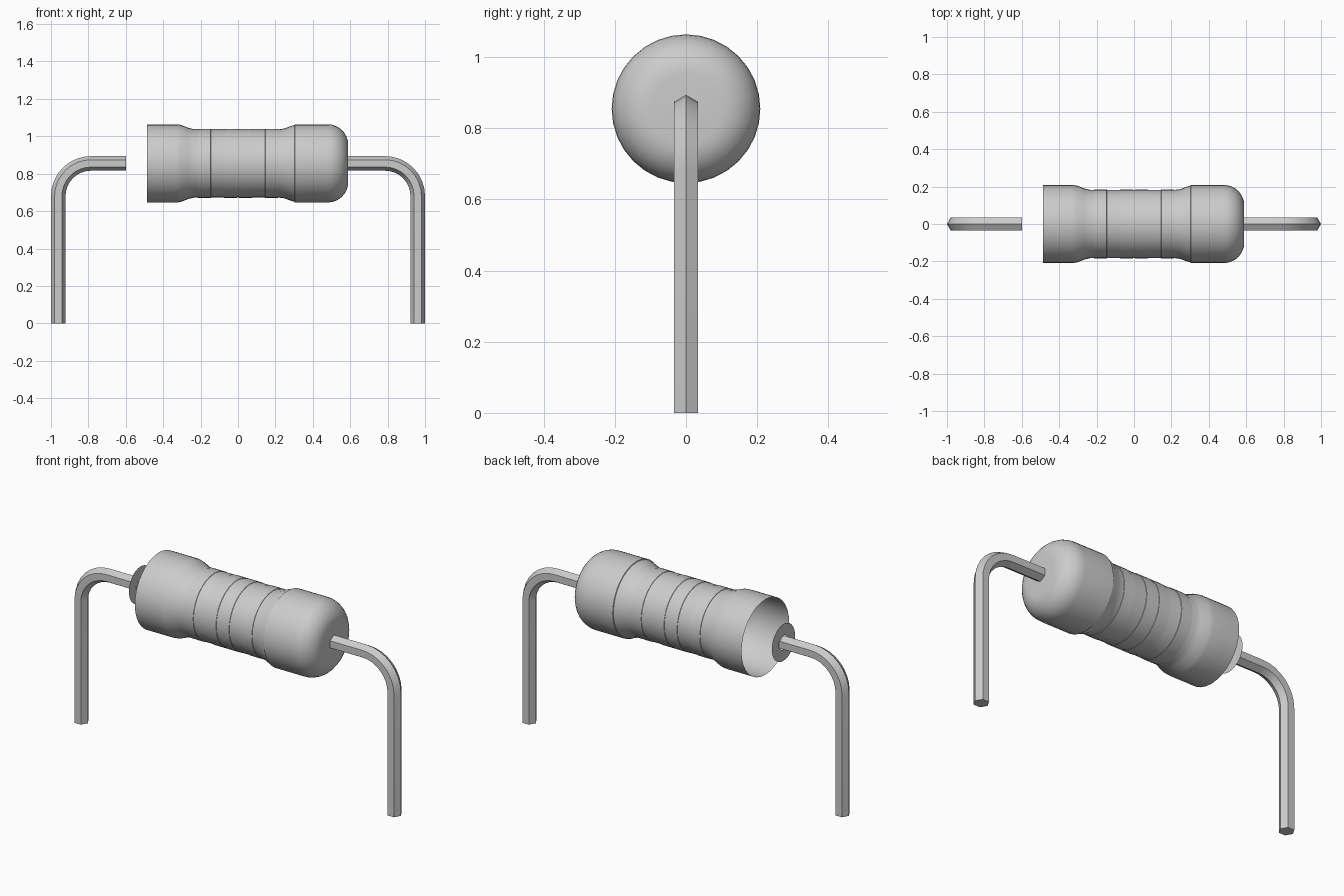
import bpy, bmesh
from math import sin, cos, pi, radians

if "Cube" in bpy.data.objects:
    bpy.data.objects.remove(bpy.data.objects["Cube"], do_unlink=True)

AXIS_Z = 0.855      # height of the body axis
WIRE = 0.039        # wire radius
BEND = 0.175        # bend radius of the wire

grey = bpy.data.materials.new("plain grey")
grey.use_nodes = True
colour = (0.6, 0.6, 0.6, 1)
grey.diffuse_color = colour
grey.node_tree.nodes["Principled BSDF"].inputs["Base Color"].default_value = colour


def make_object(name, bm, angle):
    bmesh.ops.recalc_face_normals(bm, faces=bm.faces)
    mesh = bpy.data.meshes.new(name)
    bm.to_mesh(mesh)
    bm.free()
    mesh.materials.append(grey)
    obj = bpy.data.objects.new(name, mesh)
    bpy.context.collection.objects.link(obj)
    bpy.ops.object.select_all(action='DESELECT')
    obj.select_set(True)
    bpy.context.view_layer.objects.active = obj
    bpy.ops.object.shade_smooth_by_angle(angle=radians(angle))
    return obj


def skin(bm, rings):
    for a, b in zip(rings, rings[1:]):
        n = len(a)
        for i in range(n):
            j = (i + 1) % n
            bm.faces.new((a[i], a[j], b[j], b[i]))


def lathe(name, profile, cap_end=False, sides=32):
    """Turn (x, radius) points around the body axis."""
    bm = bmesh.new()
    rings = [[bm.verts.new((x, r * cos(2 * pi * i / sides),
                            AXIS_Z + r * sin(2 * pi * i / sides)))
              for i in range(sides)] for x, r in profile]
    skin(bm, rings)
    if cap_end:
        bm.faces.new(rings[-1])
    return make_object(name, bm, 40)


def lead(name, side, inner_x):
    """Six-sided wire: out along x, round the bend, down to the ground."""
    cx, cz = 0.961 - BEND, AXIS_Z - BEND
    stations = [(inner_x, AXIS_Z, pi / 2)]
    for k in range(9):
        a = pi / 2 * (1 - k / 8)
        stations.append((cx + BEND * cos(a), cz + BEND * sin(a), a))
    stations.append((0.961, 0, 0))
    bm = bmesh.new()
    rings = []
    for x, z, a in stations:
        ring = []
        for i in range(6):
            t = i * pi / 3
            out = WIRE * cos(t)
            ring.append(bm.verts.new((side * (x + out * cos(a)),
                                      WIRE * sin(t), z + out * sin(a))))
        rings.append(ring)
    skin(bm, rings)
    bm.faces.new(rings[0])
    bm.faces.new(rings[-1])
    return make_object(name, bm, 30)


# Body: open sleeve on the right, waist, flare up to the left cap
lathe("body_sleeve", [(-0.487, 0.209), (-0.42, 0.209), (-0.33, 0.209), (-0.305, 0.206),
                      (-0.265, 0.19), (-0.235, 0.183), (0.22, 0.183), (0.25, 0.187),
                      (0.28, 0.199), (0.302, 0.205)])

# Left cap with a rounded shoulder and flat end
shoulder = [(0.48 + 0.109 * sin(k * pi / 16), 0.1 + 0.109 * cos(k * pi / 16))
            for k in range(9)]
lathe("left_cap", [(0.302, 0.205), (0.304, 0.209)] + shoulder, cap_end=True)

# Thin painted bands around the waist
for number, x in enumerate((-0.18, -0.04, 0.04, 0.18)):
    lathe(f"band_{number + 1}", [(x - 0.035, 0.183), (x - 0.034, 0.185),
                                 (x + 0.034, 0.185), (x + 0.035, 0.183)])

# Loose flat end disc on the right lead
lathe("right_end_disc", [(-0.598, WIRE), (-0.598, 0.102)])

# Bent wire leads
lead("left_lead", 1, 0.585)
lead("right_lead", -1, 0.598)
